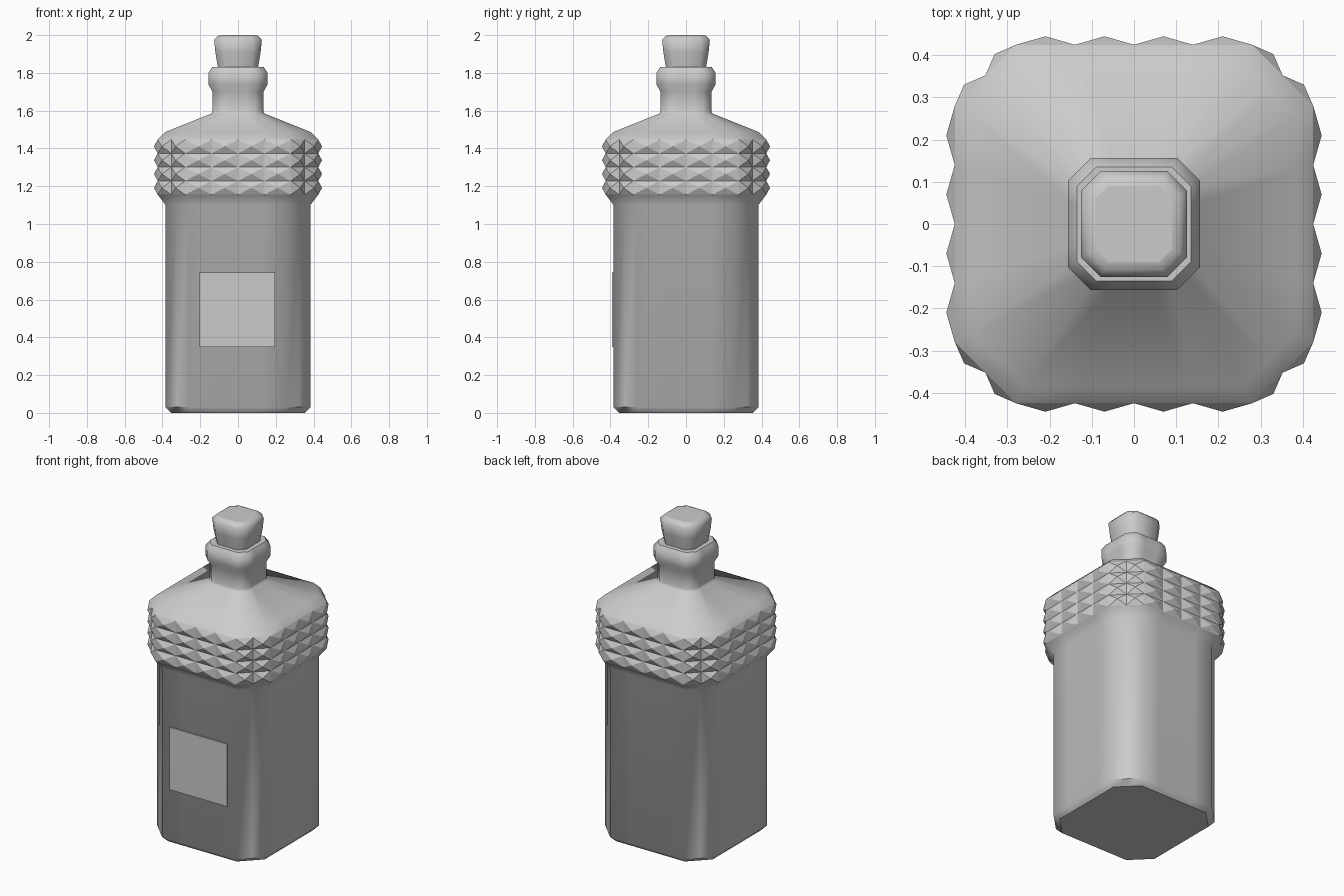
import bpy, bmesh, math
from mathutils import Vector

if "Cube" in bpy.data.objects:
    bpy.data.objects.remove(bpy.data.objects["Cube"])


def ring(half, chamfer, n_side, n_corner):
    """Square outline with cut corners, sides and corners evenly divided."""
    flat = half - chamfer
    pts = []
    for k in range(4):
        a, b, c = Vector((-flat, -half)), Vector((flat, -half)), Vector((half, -flat))
        seg = [a.lerp(b, i / n_side) for i in range(n_side)]
        seg += [b.lerp(c, i / n_corner) for i in range(n_corner)]
        for p in seg:
            for _ in range(k):
                p = Vector((-p.y, p.x))
            pts.append(p)
    return pts


def loft(name, profile, n_side=1, n_corner=1, studded=(0, 0), height=0.02):
    """Stack rings (z, half width, corner cut); poke the studded rows into pyramids."""
    bm = bmesh.new()
    rings = [[bm.verts.new((p.x, p.y, z)) for p in ring(h, c, n_side, n_corner)]
             for z, h, c in profile]
    bm.faces.new(rings[0][::-1])
    bm.faces.new(rings[-1])
    band = []
    n = len(rings[0])
    for r in range(len(rings) - 1):
        for i in range(n):
            j = (i + 1) % n
            f = bm.faces.new((rings[r][i], rings[r][j], rings[r + 1][j], rings[r + 1][i]))
            f.smooth = True
            if studded[0] <= r < studded[1]:
                band.append(f)
    bm.normal_update()
    if band:
        spikes = bmesh.ops.poke(bm, faces=band, offset=height)["faces"]
        for f in spikes:
            f.smooth = False
    bm.normal_update()
    for e in bm.edges:
        e.smooth = e.calc_face_angle(0) < math.radians(50)
    me = bpy.data.meshes.new(name)
    bm.to_mesh(me)
    bm.free()
    ob = bpy.data.objects.new(name, me)
    bpy.context.collection.objects.link(ob)
    return ob


# Bottle: foot, body, studded band, shoulder, neck and lip
profile = [(0.0, 0.355, 0.115), (0.03, 0.383, 0.12), (1.10, 0.383, 0.12)]
profile += [(1.155 + 0.073 * i, 0.425, 0.145) for i in range(5)]
profile += [(1.487, 0.385, 0.125), (1.585, 0.14, 0.045), (1.60, 0.135, 0.045),
            (1.70, 0.135, 0.045), (1.74, 0.157, 0.055), (1.80, 0.157, 0.055),
            (1.832, 0.135, 0.045)]
loft("bottle", profile, 4, 2, studded=(3, 7))

# Stopper
loft("stopper", [(1.82, 0.105, 0.04), (1.91, 0.12, 0.045), (1.975, 0.126, 0.047),
                 (1.995, 0.108, 0.04), (2.0, 0.09, 0.03)])

# Label plate on the front face
bpy.ops.mesh.primitive_cube_add(size=1, location=(-0.005, -0.381, 0.547))
label = bpy.context.object
label.name = "label"
label.scale = (0.40, 0.02, 0.395)
